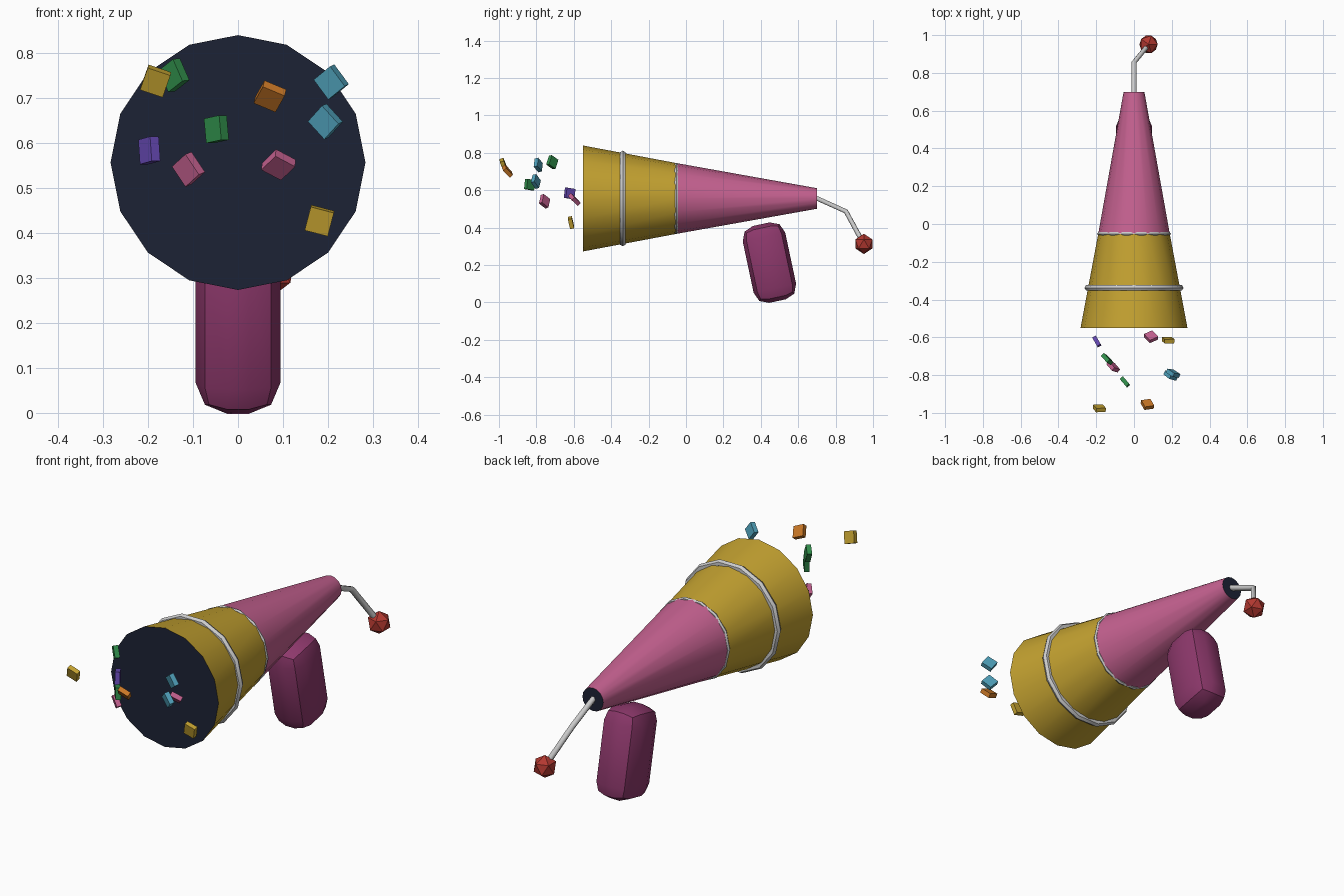
import bpy, bmesh
from math import radians, sin, cos, pi
from mathutils import Matrix, Euler

if "Cube" in bpy.data.objects:
    bpy.data.objects.remove(bpy.data.objects["Cube"])

AXIS_Z = 0.556   # height of the cone axis


def material(name, rgb):
    m = bpy.data.materials.new(name)
    m.diffuse_color = (*rgb, 1)
    m.use_nodes = True
    m.node_tree.nodes["Principled BSDF"].inputs["Base Color"].default_value = m.diffuse_color
    return m


GOLD = material("gold", (0.55, 0.36, 0.03))
PINK = material("pink", (0.56, 0.12, 0.28))
PLUM = material("plum", (0.27, 0.04, 0.15))
NAVY = material("navy", (0.012, 0.016, 0.035))
RED = material("red", (0.45, 0.04, 0.03))
GREEN = material("green", (0.03, 0.27, 0.07))
CYAN = material("cyan", (0.08, 0.36, 0.50))
PURPLE = material("purple", (0.14, 0.07, 0.48))
ORANGE = material("orange", (0.60, 0.19, 0.02))


def add_mesh(name, bm, mats=(), smooth=False):
    bmesh.ops.recalc_face_normals(bm, faces=bm.faces)
    me = bpy.data.meshes.new(name)
    bm.to_mesh(me)
    bm.free()
    ob = bpy.data.objects.new(name, me)
    bpy.context.collection.objects.link(ob)
    for m in mats:
        me.materials.append(m)
    if smooth:
        bpy.ops.object.select_all(action='DESELECT')
        ob.select_set(True)
        bpy.context.view_layer.objects.active = ob
        bpy.ops.object.shade_smooth_by_angle(angle=radians(35))
    return ob


# Cone body: wide gold mouth, pink tail, dark end caps
def cone_body():
    bm = bmesh.new()
    n = 16
    rings = []
    for y, r in ((-0.55, 0.283), (-0.05, 0.189), (0.70, 0.055)):
        rings.append([bm.verts.new((r * cos(2 * pi * i / n), y, AXIS_Z + r * sin(2 * pi * i / n)))
                      for i in range(n)])
    for k in range(2):
        for i in range(n):
            j = (i + 1) % n
            f = bm.faces.new((rings[k][i], rings[k][j], rings[k + 1][j], rings[k + 1][i]))
            f.material_index = k
    for ring in (rings[0], rings[2]):
        bm.faces.new(ring).material_index = 2
    add_mesh("cone_body", bm, (GOLD, PINK, NAVY), True)


cone_body()

# Grey bands around the cone
for name, y, major, minor in (("front_band", -0.338, 0.246, 0.016),
                              ("middle_band", -0.052, 0.185, 0.010)):
    bpy.ops.mesh.primitive_torus_add(major_radius=major, minor_radius=minor,
                                     major_segments=14, minor_segments=6,
                                     location=(0, y, AXIS_Z), rotation=(pi / 2, 0, 0))
    bpy.context.object.name = name
    bpy.ops.object.shade_smooth_by_angle(angle=radians(35))

# Tilted rounded handle
bm = bmesh.new()
bmesh.ops.create_cube(bm, size=1)
bmesh.ops.scale(bm, vec=(0.188, 0.232, 0.42), verts=bm.verts)
bmesh.ops.bevel(bm, geom=bm.edges[:], offset=0.07, segments=2, profile=0.5, affect='EDGES')
handle = add_mesh("handle", bm, (PLUM,), True)
handle.location = (0, 0.446, 0.213)
handle.rotation_euler = (radians(12), 0, 0)

# Bent pull cord
cu = bpy.data.curves.new("pull_cord", 'CURVE')
cu.dimensions = '3D'
cu.bevel_depth = 0.014
cu.bevel_resolution = 1
cu.use_fill_caps = True
sp = cu.splines.new('POLY')
path = ((0, 0.69, 0.561), (0, 0.855, 0.487), (0.075, 0.947, 0.318))
sp.points.add(len(path) - 1)
for p, co in zip(sp.points, path):
    p.co = (*co, 1)
bpy.context.collection.objects.link(bpy.data.objects.new("pull_cord", cu))

# Faceted bead at the end of the cord
bm = bmesh.new()
bmesh.ops.create_icosphere(bm, subdivisions=1, radius=0.054,
                           matrix=Matrix.Translation((0.077, 0.951, 0.313)))
add_mesh("cord_bead", bm, (RED,))

# Confetti: material, position, then pitch, roll and yaw in degrees
confetti = (
    (GOLD, (-0.183, -0.976, 0.737), 20, 20, -5),
    (GREEN, (-0.142, -0.715, 0.750), 5, -28, -45),
    (ORANGE, (0.071, -0.955, 0.703), 40, 30, -12),
    (CYAN, (0.207, -0.790, 0.735), 12, -35, -25),
    (CYAN, (0.194, -0.803, 0.647), 12, -42, -28),
    (GREEN, (-0.048, -0.836, 0.630), 0, -8, -50),
    (PURPLE, (-0.197, -0.622, 0.583), 0, -8, -60),
    (PINK, (-0.110, -0.756, 0.541), 15, -32, -40),
    (PINK, (0.090, -0.597, 0.551), 45, 38, -5),
    (GOLD, (0.181, -0.615, 0.427), 12, 15, -3),
)
for i, (mat, pos, pitch, roll, yaw) in enumerate(confetti, 1):
    rot = (Matrix.Rotation(radians(yaw), 4, 'Z') @ Matrix.Rotation(radians(pitch), 4, 'X')
           @ Matrix.Rotation(radians(roll), 4, 'Y'))
    bm = bmesh.new()
    bmesh.ops.create_cube(bm, size=1, matrix=Matrix.Translation(pos) @ rot
                          @ Matrix.Diagonal((0.053, 0.022, 0.055, 1)))
    add_mesh(f"confetti_{i}", bm, (mat,))
